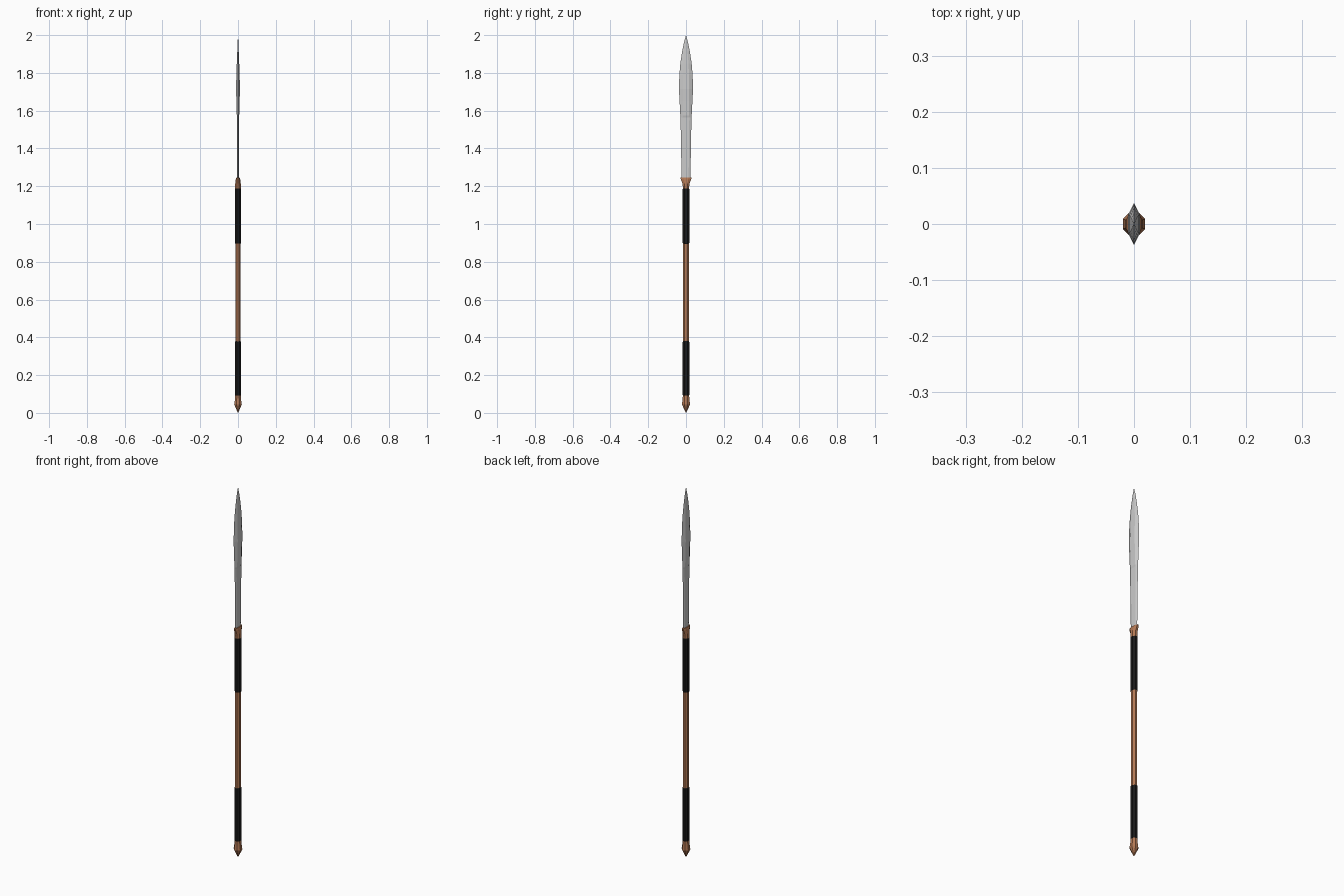
import bpy, bmesh
from math import cos, sin, pi

if "Cube" in bpy.data.objects:
    bpy.data.objects.remove(bpy.data.objects["Cube"])


def material(name, rgb):
    m = bpy.data.materials.new(name)
    m.diffuse_color = (*rgb, 1)
    m.use_nodes = True
    m.node_tree.nodes["Principled BSDF"].inputs["Base Color"].default_value = m.diffuse_color
    return m


copper = material("copper", (0.45, 0.19, 0.09))
black = material("black_wrap", (0.01, 0.01, 0.01))


def loft(name, rings, mat=None):
    """Skin a stack of equal-length rings of 3D points and cap the ends."""
    bm = bmesh.new()
    loops = [[bm.verts.new(p) for p in ring] for ring in rings]
    n = len(loops[0])
    for a, b in zip(loops, loops[1:]):
        for i in range(n):
            j = (i + 1) % n
            bm.faces.new((a[i], a[j], b[j], b[i]))
    bm.faces.new(loops[0][::-1])
    bm.faces.new(loops[-1])
    bmesh.ops.remove_doubles(bm, verts=bm.verts, dist=0.0002)
    bmesh.ops.recalc_face_normals(bm, faces=bm.faces)
    mesh = bpy.data.meshes.new(name)
    bm.to_mesh(mesh)
    bm.free()
    ob = bpy.data.objects.new(name, mesh)
    bpy.context.collection.objects.link(ob)
    if mat:
        mesh.materials.append(mat)
    return ob


def octagon(z, rx, ry):
    k = cos(pi / 8)
    return [(rx / k * cos(pi / 8 + i * pi / 4), ry / k * sin(pi / 8 + i * pi / 4), z)
            for i in range(8)]


def turned(name, profile, mat):
    return loft(name, [octagon(*p) for p in profile], mat)


# Shaft and its two grip wraps
turned("shaft", [(0.08, 0.0135, 0.016), (1.20, 0.0135, 0.016)], copper)
for name, z0, z1 in (("lower_grip", 0.09, 0.38), ("upper_grip", 0.895, 1.19)):
    turned(name, [(z0, 0.0135, 0.0155), (z0 + 0.004, 0.0155, 0.0175),
                  (z1 - 0.004, 0.0155, 0.0175), (z1, 0.0135, 0.0155)], black)

# Pointed butt cap
turned("butt_cap", [(0, 0.0, 0.0), (0.012, 0.006, 0.007), (0.045, 0.020, 0.021),
                    (0.065, 0.017, 0.019), (0.092, 0.0145, 0.0165)], copper)

# Flared collar gripping the blade
turned("collar", [(1.185, 0.0150, 0.0165), (1.20, 0.0150, 0.0170),
                  (1.215, 0.0145, 0.0190), (1.235, 0.0120, 0.0270),
                  (1.245, 0.0090, 0.0300)], copper)


def blade_section(z, half_width, half_thick, flat):
    f = half_width * flat
    return [(0, half_width, z), (-half_thick, f, z), (-half_thick, -f, z),
            (0, -half_width, z), (half_thick, -f, z), (half_thick, f, z)]


# Leaf-shaped blade: slim neck swelling to a wide, bevelled head
loft("blade", [blade_section(*s) for s in (
    (1.225, 0.023, 0.004, 0.60), (1.40, 0.026, 0.004, 0.60),
    (1.565, 0.029, 0.0045, 0.60), (1.575, 0.030, 0.0065, 0.55),
    (1.65, 0.034, 0.0085, 0.50), (1.715, 0.0375, 0.0105, 0.45),
    (1.79, 0.035, 0.0085, 0.45), (1.85, 0.030, 0.0065, 0.45),
    (1.91, 0.021, 0.004, 0.40), (1.96, 0.011, 0.0022, 0.35),
    (2.0, 0.0, 0.0, 0.0))])
